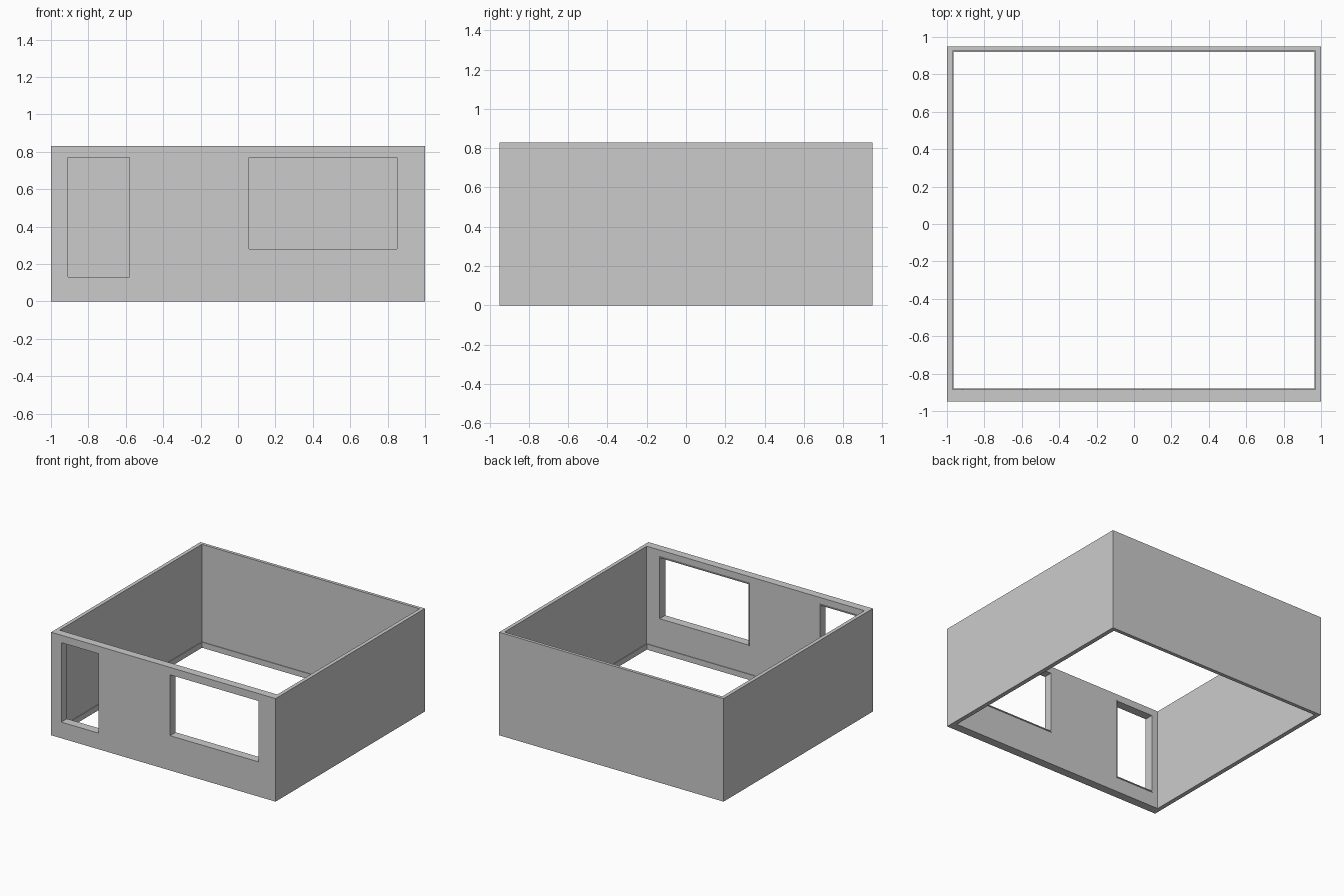
import bpy, bmesh

if "Cube" in bpy.data.objects:
    bpy.data.objects.remove(bpy.data.objects["Cube"])


def ring(name, outer, inner, depth, place):
    """Rectangular ring: outer/inner = (u0, u1, v0, v1), swept over depth range."""
    bm = bmesh.new()

    def loop(r, d):
        u0, u1, v0, v1 = r
        return [bm.verts.new(place(u, v, d))
                for u, v in ((u0, v0), (u1, v0), (u1, v1), (u0, v1))]

    loops = [loop(outer, depth[0]), loop(outer, depth[1]),
             loop(inner, depth[1]), loop(inner, depth[0])]
    for k in range(4):
        a, b = loops[k], loops[(k + 1) % 4]
        for i in range(4):
            j = (i + 1) % 4
            bm.faces.new((a[i], a[j], b[j], b[i]))
    bmesh.ops.recalc_face_normals(bm, faces=bm.faces)
    mesh = bpy.data.meshes.new(name)
    bm.to_mesh(mesh)
    bm.free()
    ob = bpy.data.objects.new(name, mesh)
    bpy.context.collection.objects.link(ob)
    return ob


def flat(u, v, d):
    return (u, v, d)


def upright(u, v, d):
    return (u, d, v)


def inset(r, t):
    return (r[0] + t, r[1] - t, r[2] + t, r[3] - t)


H = 0.83
INNER = (-0.97, 0.97, -0.885, 0.925)
openings = {"door": (-0.91, -0.58, 0.13, 0.77),
            "window": (0.06, 0.85, 0.28, 0.77)}

# Four walls, with a thicker front
walls = ring("walls", (-1, 1, -0.95, 0.95), INNER, (0, H), flat)

# Skirting strip along the foot of the walls
ring("skirting", INNER, inset(INNER, 0.005), (0, 0.045), flat)

for name, r in openings.items():
    # Opening cut through the front wall
    bpy.ops.mesh.primitive_cube_add(
        size=1, location=((r[0] + r[1]) / 2, -0.92, (r[2] + r[3]) / 2))
    cutter = bpy.context.object
    cutter.name = name + "_cutter"
    cutter.scale = (r[1] - r[0], 0.3, r[3] - r[2])
    cutter.hide_render = True
    cutter.hide_set(True)
    mod = walls.modifiers.new(name + "_opening", 'BOOLEAN')
    mod.object = cutter
    mod.solver = 'EXACT'
    # Thin trim around the opening on the inside face
    ring(name + "_trim", inset(r, -0.008), r, (-0.885, -0.879), upright)
